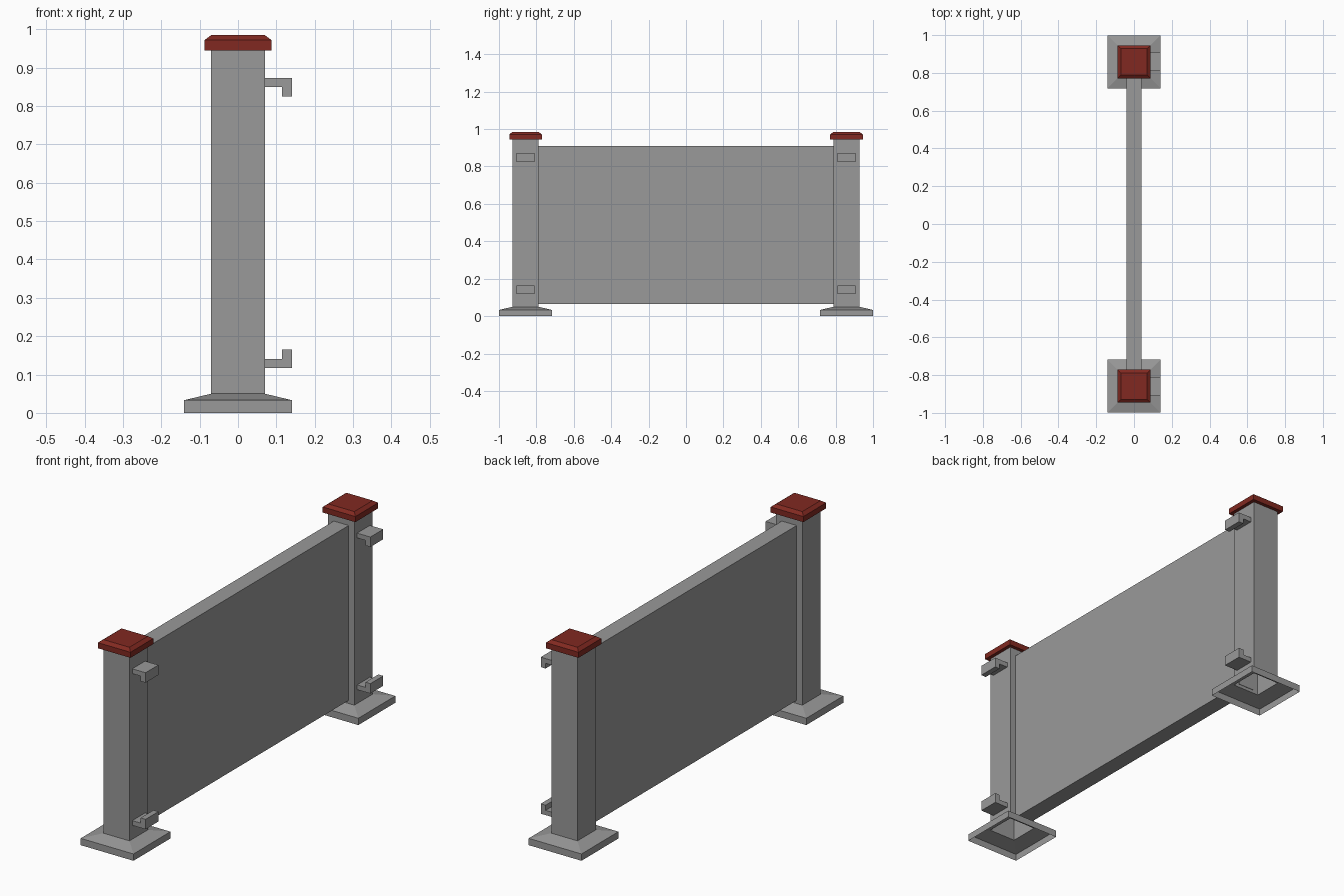
import bpy
import bmesh

cube = bpy.data.objects.get("Cube")
if cube:
    bpy.data.objects.remove(cube, do_unlink=True)


def make_material(name, rgb):
    mat = bpy.data.materials.new(name)
    mat.use_nodes = True
    color = (*rgb, 1)
    mat.diffuse_color = color
    mat.node_tree.nodes["Principled BSDF"].inputs["Base Color"].default_value = color
    return mat


grey = make_material("concrete grey", (0.32, 0.32, 0.32))
red = make_material("brick red", (0.22, 0.022, 0.015))


def finish(name, bm, mat):
    mesh = bpy.data.meshes.new(name)
    bm.to_mesh(mesh)
    bm.free()
    mesh.materials.append(mat)
    obj = bpy.data.objects.new(name, mesh)
    bpy.context.collection.objects.link(obj)
    return obj


def square_loft(name, profile, y, mat, bottom=False, top=False):
    """Loft square sections given as (half width, height)."""
    bm = bmesh.new()
    rings = [[bm.verts.new((sx * h, y + sy * h, z))
              for sx, sy in ((-1, -1), (1, -1), (1, 1), (-1, 1))]
             for h, z in profile]
    for low, high in zip(rings, rings[1:]):
        for i in range(4):
            j = (i + 1) % 4
            bm.faces.new((low[i], low[j], high[j], high[i]))
    if bottom:
        bm.faces.new(rings[0][::-1])
    if top:
        bm.faces.new(rings[-1])
    return finish(name, bm, mat)


def extrude_xz(name, points, y0, y1, mat):
    """Extrude an x-z outline along y."""
    bm = bmesh.new()
    face = bm.faces.new([bm.verts.new((x, y0, z)) for x, z in points])
    new = bmesh.ops.extrude_face_region(bm, geom=[face])["geom"]
    verts = [v for v in new if isinstance(v, bmesh.types.BMVert)]
    bmesh.ops.translate(bm, verts=verts, vec=(0, y1 - y0, 0))
    bmesh.ops.recalc_face_normals(bm, faces=bm.faces)
    return finish(name, bm, mat)


# Panel between the posts
extrude_xz("panel", [(-0.04, 0.065), (0.04, 0.065), (0.04, 0.91), (-0.04, 0.91)],
           -0.79, 0.79, grey)

# Hooked bracket outline: arm height, outer height, tip height
def hook(arm, outer, tip):
    return [(0.07, outer), (0.141, outer), (0.141, tip),
            (0.115, tip), (0.115, arm), (0.07, arm)]


for side, y in (("front", -0.858), ("back", 0.858)):
    # Hollow base, open post and cap
    square_loft(side + "_base", [(0.141, 0), (0.141, 0.033), (0.07, 0.05)], y, grey)
    square_loft(side + "_post", [(0.07, 0.05), (0.07, 0.945)], y, grey)
    square_loft(side + "_cap", [(0.087, 0.945), (0.087, 0.972), (0.07, 0.985)],
                y, red, bottom=True, top=True)
    # Brackets
    extrude_xz(side + "_upper_bracket", hook(0.85, 0.873, 0.825), y - 0.049, y + 0.049, grey)
    extrude_xz(side + "_lower_bracket", hook(0.14, 0.117, 0.165), y - 0.049, y + 0.049, grey)
